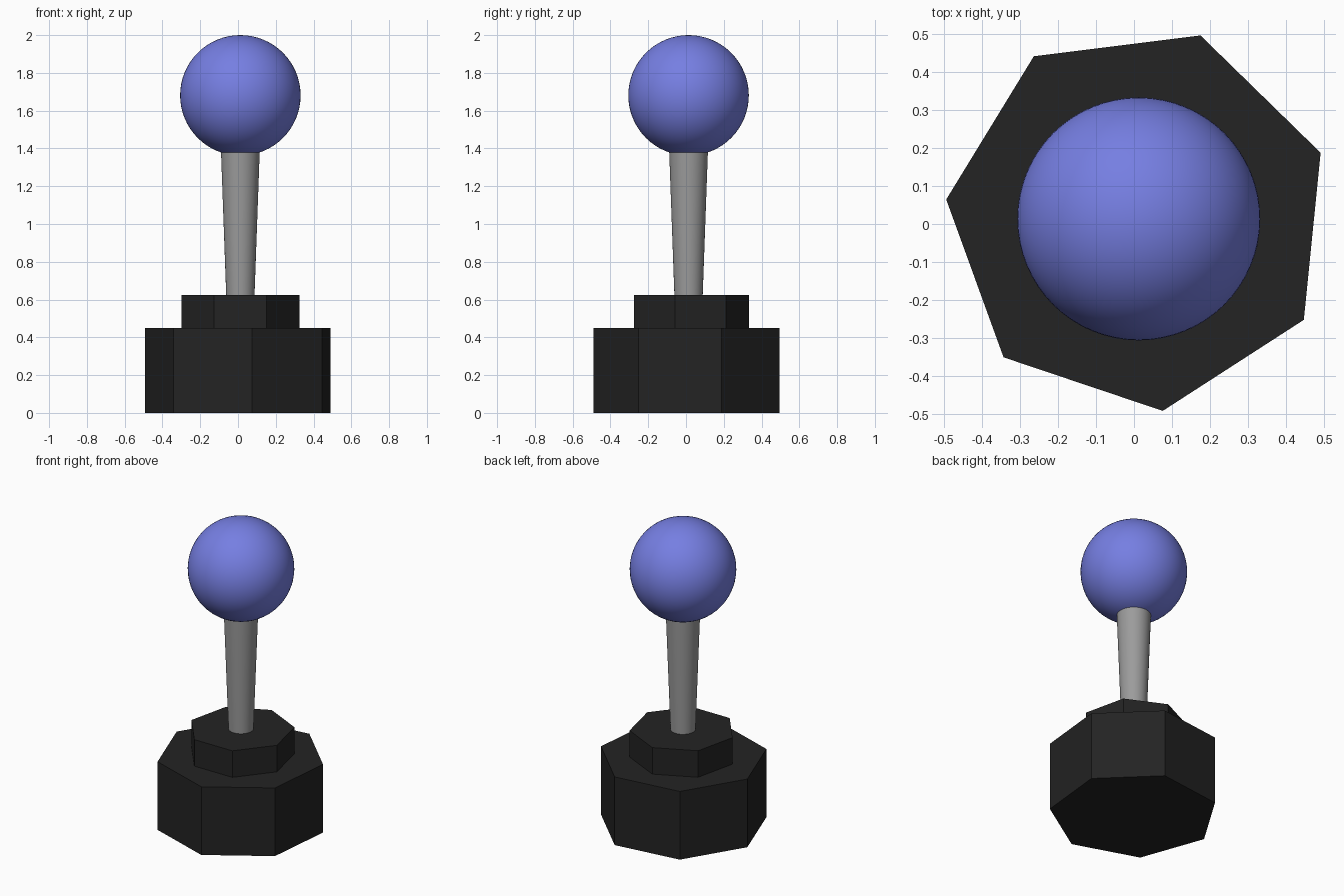
import bpy, math

if "Cube" in bpy.data.objects:
    bpy.data.objects.remove(bpy.data.objects["Cube"])

CX, CY = 0.0125, 0.0135  # shared axis of all parts


def material(name, rgb):
    m = bpy.data.materials.new(name)
    m.diffuse_color = (*rgb, 1)
    m.use_nodes = True
    m.node_tree.nodes["Principled BSDF"].inputs["Base Color"].default_value = m.diffuse_color
    return m


def finish(name, mat, smooth=False):
    ob = bpy.context.object
    ob.name = name
    ob.data.materials.append(mat)
    if smooth:
        bpy.ops.object.shade_smooth_by_angle(angle=math.radians(40))
    return ob


def column(name, mat, sides, r1, r2, z1, z2, turn=0, smooth=False):
    # Blender puts the first vertex on +y
    bpy.ops.mesh.primitive_cone_add(vertices=sides, radius1=r1, radius2=r2, depth=z2 - z1,
                                    location=(CX, CY, (z1 + z2) / 2),
                                    rotation=(0, 0, math.radians(turn)))
    return finish(name, mat, smooth)


black = material("black", (0.017, 0.017, 0.017))
grey = material("grey", (0.33, 0.33, 0.33))
blue = material("blue", (0.18, 0.21, 0.76))

# Seven-sided stepped base
column("base", black, 7, 0.508, 0.508, 0, 0.45, turn=-18.6)
column("collar", black, 7, 0.32, 0.32, 0.45, 0.625)

# Shaft widening towards the ball
column("shaft", grey, 48, 0.075, 0.103, 0.625, 1.40, smooth=True)

# Ball handle
bpy.ops.mesh.primitive_uv_sphere_add(segments=64, ring_count=32, radius=0.319,
                                     location=(CX, CY, 1.681))
finish("ball", blue, smooth=True)
